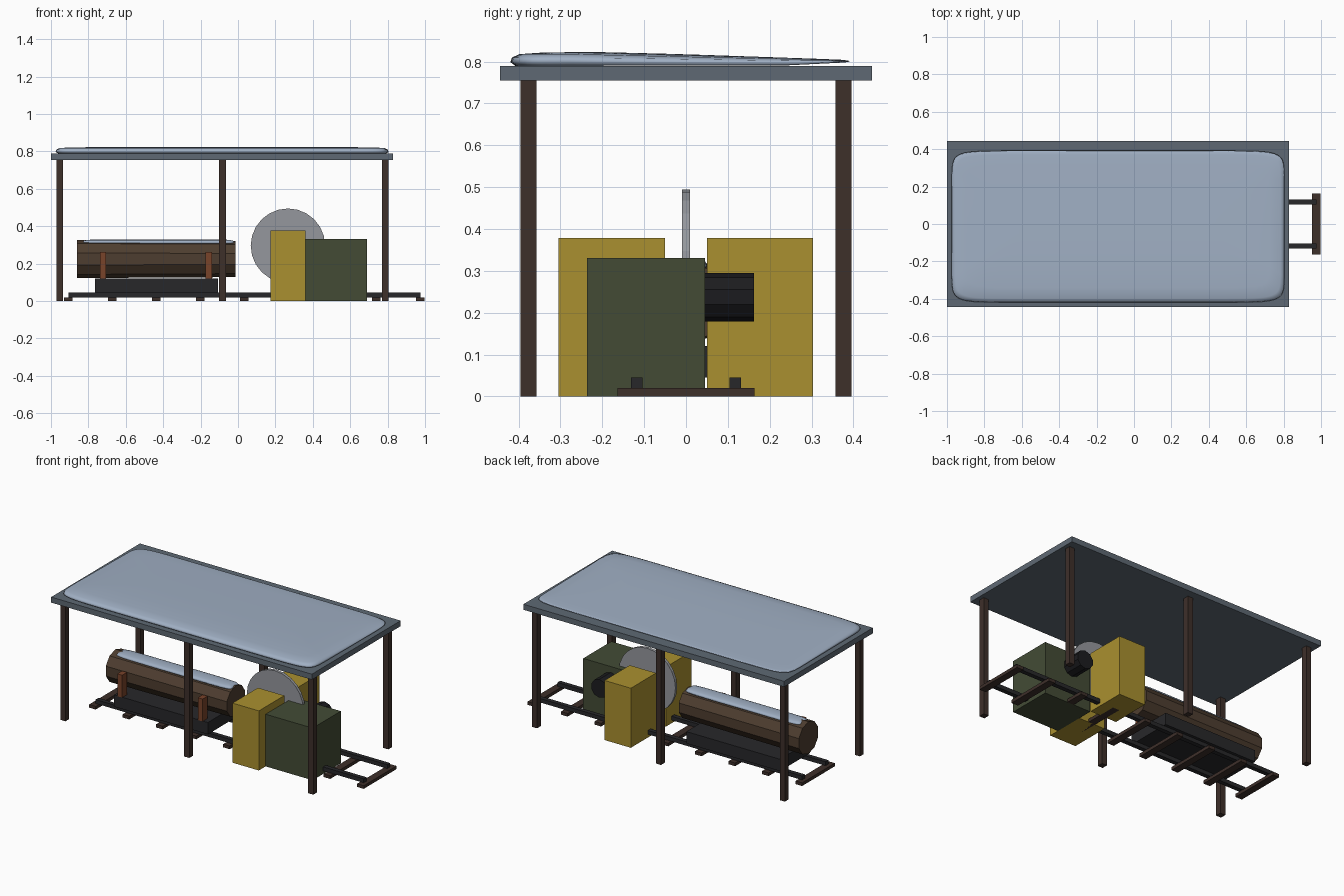
import bpy, bmesh
from math import pi, cos, sin, copysign

if "Cube" in bpy.data.objects:
    bpy.data.objects.remove(bpy.data.objects["Cube"])


def material(name, r, g, b):
    m = bpy.data.materials.new(name)
    m.diffuse_color = (r ** 2.2, g ** 2.2, b ** 2.2, 1)
    m.use_nodes = True
    m.node_tree.nodes["Principled BSDF"].inputs["Base Color"].default_value = m.diffuse_color
    return m


WOOD = material("dark_timber", .25, .20, .18)
IRON = material("dark_iron", .17, .17, .18)
BARK = material("bark", .31, .25, .20)
RUST = material("rust", .47, .27, .18)
STEEL = material("steel", .58, .59, .61)
YELLOW = material("yellow_paint", .66, .56, .20)
GREEN = material("green_paint", .27, .30, .22)
BLACK = material("motor_black", .13, .13, .14)
SHEET = material("roof_sheet", .37, .41, .45)
SNOW = material("snow", .62, .68, .76)


def finish(bm, name, mat, smooth=False):
    bmesh.ops.recalc_face_normals(bm, faces=bm.faces)
    me = bpy.data.meshes.new(name)
    bm.to_mesh(me)
    bm.free()
    ob = bpy.data.objects.new(name, me)
    bpy.context.collection.objects.link(ob)
    me.materials.append(mat)
    if smooth:
        for p in me.polygons:
            p.use_smooth = True
    return ob


def box(name, x, y, z, mat):
    """Box from (min, max) ranges."""
    bm = bmesh.new()
    bmesh.ops.create_cube(bm, size=1)
    for v in bm.verts:
        v.co = [(r[0] + r[1]) / 2 + c * (r[1] - r[0]) for c, r in zip(v.co, (x, y, z))]
    return finish(bm, name, mat)


def cylinder(name, centre, r1, r2, length, axis, sides, mat):
    """Cylinder along x or y with one corner pointing straight up."""
    bm = bmesh.new()
    rings = []
    for end, r in ((-.5, r1), (.5, r2)):
        ring = []
        for i in range(sides):
            a = 2 * pi * i / sides
            s, h, l = r * sin(a), r * cos(a), end * length
            off = (l, s, h) if axis == 'x' else (s, l, h)
            ring.append(bm.verts.new([c + o for c, o in zip(centre, off)]))
        rings.append(ring)
    for i in range(sides):
        j = (i + 1) % sides
        bm.faces.new((rings[0][i], rings[0][j], rings[1][j], rings[1][i]))
    for ring in rings:
        bm.faces.new(ring)
    return finish(bm, name, mat)


def snow_sheet(name, centre, half, power, rings, shape):
    """Rounded-rectangle rings (inset, height) stacked into a mound."""
    bm = bmesh.new()
    n, loops = 56, []
    for inset, h in rings:
        loop = []
        for i in range(n):
            a = 2 * pi * (i + .5) / n
            x, y = (c + copysign(abs(t) ** (2 / power), t) * (d - inset)
                    for c, d, t in zip(centre, half, (cos(a), sin(a))))
            loop.append(bm.verts.new((x, y, shape(x, y, h))))
        loops.append(loop)
    for lo, hi in zip(loops, loops[1:]):
        for i in range(n):
            j = (i + 1) % n
            bm.faces.new((lo[i], lo[j], hi[j], hi[i]))
    bm.faces.new(loops[0])
    # fill the remaining strip in the middle with quads
    top = loops[-1]
    m = n // 2
    for i in range(m - 1):
        bm.faces.new((top[i], top[i + 1], top[n - 2 - i], top[n - 1 - i]))
    return finish(bm, name, mat=SNOW, smooth=True)


# Shed: six posts and the roof
for px in (-.953, -.083, .787):
    for side, py in (("front", -.376), ("back", .376)):
        box(f"{side}_post", (px - .018, px + .018), (py - .019, py + .019), (0, .757), WOOD)
box("roof", (-1, .83), (-.445, .445), (.755, .79), SHEET)


def roof_height(x, y, h):
    # thick at the front, thinning to a lifted edge at the back
    fall = 1 - .55 * max(0, min(1, (y + .25) / .64))
    lift = max(0, y - .22) * .05
    return .79 + lift * (1 - h / .035) + h * fall


snow_sheet("roof_snow", (-.085, -.014), (.89, .406), 14,
           [(.012, 0), (0, .009), (.004, .02), (.022, .028), (.08, .032), (.2, .034), (.36, .035)],
           roof_height)

# Track: sleepers and rails
for i in range(9):
    sx = -.907 + i * .2352
    box("sleeper", (sx - .023, sx + .023), (-.164, .164), (0, .02), WOOD)
for s in (-1, 1):
    box("rail", (-.907, .975), (s * .118 - .014, s * .118 + .014), (.02, .045), IRON)

# Log carriage with its two stops
box("carriage_bed", (-.765, -.107), (-.15, .15), (.045, .12), IRON)
for bx in (-.722, -.157):
    box("log_stop", (bx - .017, bx + .017), (-.155, -.105), (.12, .262), RUST)
cylinder("log", (-.437, 0, .225), .102, .097, .846, 'x', 10, BARK)
snow_sheet("log_snow", (-.425, 0), (.405, .052), 8,
           [(.004, 0), (0, .008), (.006, .015), (.02, .019), (.04, .021)],
           lambda x, y, h: .307 + h)

# Saw: blade between two housings, engine and motor drum
cylinder("saw_blade", (.267, 0, .296), .199, .199, .018, 'y', 24, STEEL)
box("front_housing", (.175, .36), (-.305, -.05), (0, .378), YELLOW)
box("back_housing", (.175, .36), (.05, .303), (0, .378), YELLOW)
box("engine", (.36, .69), (-.237, .045), (0, .331), GREEN)
cylinder("motor_drum", (.495, .09, .237), .058, .058, .146, 'y', 10, BLACK)
